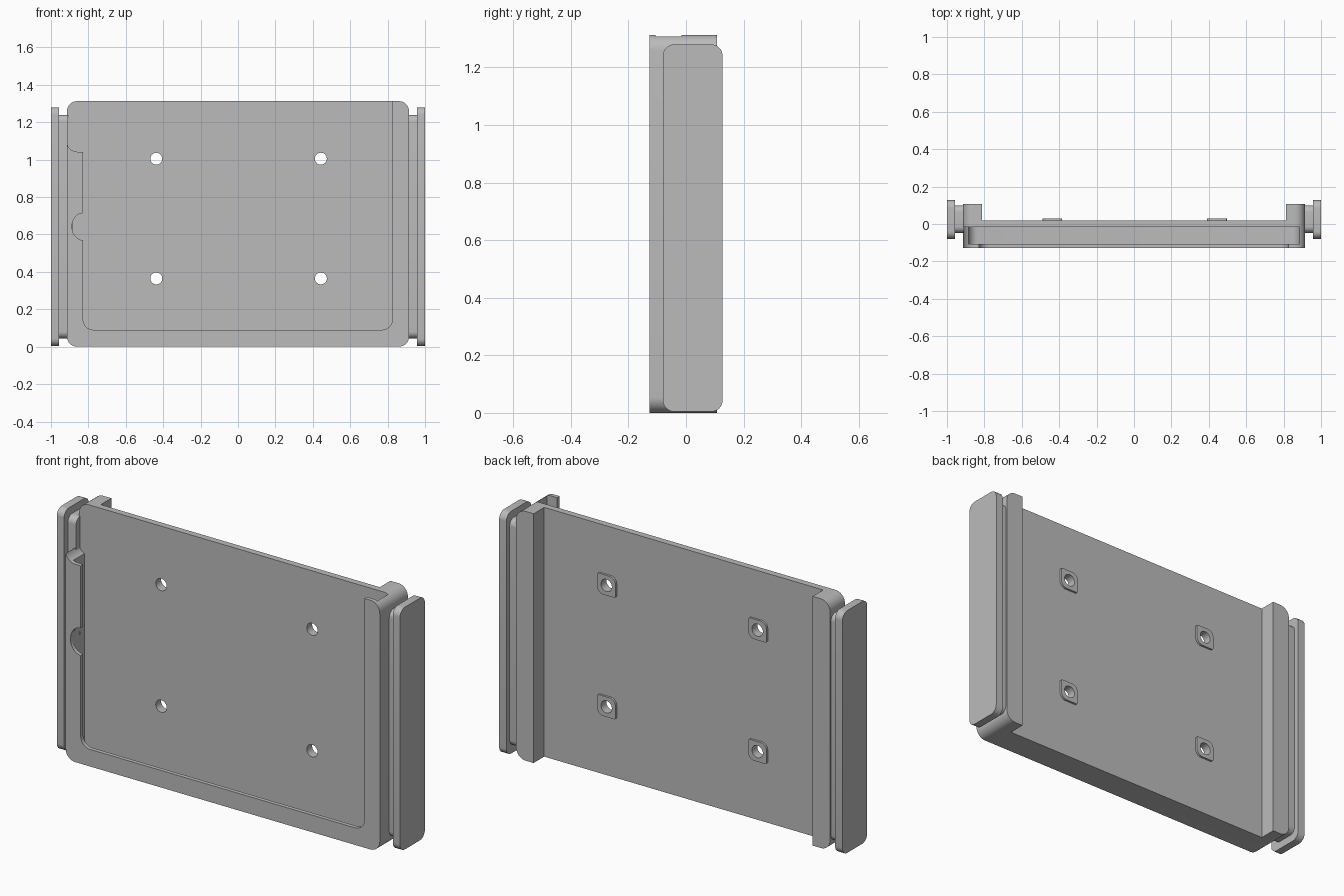
import bpy, bmesh
from math import sin, cos, pi
from mathutils import Matrix, Vector

if "Cube" in bpy.data.objects:
    bpy.data.objects.remove(bpy.data.objects["Cube"], do_unlink=True)

grey = bpy.data.materials.new("plain grey")
grey.use_nodes = True
grey.diffuse_color = (0.5, 0.5, 0.5, 1)
grey.node_tree.nodes["Principled BSDF"].inputs["Base Color"].default_value = (0.5, 0.5, 0.5, 1)


def rounded(u0, u1, v0, v1, radii, steps=8):
    """Rounded rectangle; radii run counter-clockwise from the low corner."""
    pts = []
    corners = [(u0, v0, 1, 1), (u1, v0, -1, 1), (u1, v1, -1, -1), (u0, v1, 1, -1)]
    for i, ((u, v, su, sv), r) in enumerate(zip(corners, radii)):
        for k in range(steps + 1):
            a = pi + (i + k / steps) * pi / 2
            pts.append((u + su * r + r * cos(a), v + sv * r + r * sin(a)))
    return pts


def disc(u, v, ru, rv, n=32):
    return [(u + ru * cos(2 * pi * i / n), v + rv * sin(2 * pi * i / n)) for i in range(n)]


def prism(name, outline, lo, hi, axis="y"):
    """Extrude an outline along y (outline in x, z) or x (outline in y, z)."""
    place = (lambda p, d: Vector((p[0], d, p[1]))) if axis == "y" else \
            (lambda p, d: Vector((d, p[0], p[1])))
    bm = bmesh.new()
    face = bm.faces.new([bm.verts.new(place(p, lo)) for p in outline])
    out = bmesh.ops.extrude_face_region(bm, geom=[face])
    new = [g for g in out["geom"] if isinstance(g, bmesh.types.BMVert)]
    bmesh.ops.translate(bm, verts=new, vec=place((0, 0), hi - lo))
    bmesh.ops.remove_doubles(bm, verts=bm.verts, dist=1e-5)
    bmesh.ops.recalc_face_normals(bm, faces=bm.faces)
    mesh = bpy.data.meshes.new(name)
    bm.to_mesh(mesh)
    bm.free()
    mesh.materials.append(grey)
    obj = bpy.data.objects.new(name, mesh)
    bpy.context.collection.objects.link(obj)
    return obj


def cut(target, cutters):
    """Subtract the cutters, bake the result and drop the cutters."""
    for c in cutters:
        c.hide_render = True
        mod = target.modifiers.new("cut", "BOOLEAN")
        mod.operation, mod.solver, mod.object = "DIFFERENCE", "EXACT", c
    bpy.context.view_layer.update()
    deps = bpy.context.evaluated_depsgraph_get()
    mesh = bpy.data.meshes.new_from_object(target.evaluated_get(deps))
    target.modifiers.clear()
    target.data = mesh
    for c in cutters:
        bpy.data.objects.remove(c, do_unlink=True)


def smooth(obj):
    bpy.ops.object.select_all(action="DESELECT")
    obj.select_set(True)
    bpy.context.view_layer.objects.active = obj
    bpy.ops.object.shade_smooth_by_angle(angle=0.5)


holes = [(x, z) for x in (-0.437, 0.443) for z in (0.365, 1.005)]


def hole_cutters():
    return [prism("hole_cutter", disc(x, z, 0.032, 0.032), -0.3, 0.3) for x, z in holes]


# Tray body: slab with rear channel, front pocket, window and side notches
body = prism("tray_body", rounded(-0.915, 0.915, 0, 1.313, [0.055] * 4), -0.127, 0.107)
cut(body, [
    prism("channel_cutter", rounded(-0.813, 0.813, -1, 2, [0] * 4), 0.019, 0.3),
    prism("pocket_cutter", rounded(-0.885, 0.885, 0.03, 1.6, [0.05] * 4), -0.106, -0.015),
    prism("window_cutter", rounded(-0.828, 0.825, 0.09, 1.7, [0.055] * 4), -0.3, -0.05),
    prism("thumb_cutter", disc(-0.828, 0.642, 0.06, 0.072), -0.3, -0.05),
    prism("corner_cutter", rounded(-0.918, -0.6, 1.042, 1.8, [0.06, 0, 0, 0]), -0.3, -0.0155),
] + hole_cutters())
smooth(body)

# Raised pads around the holes on the back
for i, (x, z) in enumerate(holes):
    pad = prism("hole_pad_%d" % (i + 1),
                rounded(x - 0.053, x + 0.053, z - 0.053, z + 0.053,
                        [0.008, 0.035, 0.008, 0.035]), 0.017, 0.03)
    cut(pad, [prism("hole_cutter", disc(x, z, 0.032, 0.032), -0.3, 0.3)])
    smooth(pad)

# Side rails: a narrow neck carrying a wider flange
for side, s in (("left", 1), ("right", -1)):
    neck = prism(side + "_neck", rounded(-0.048, 0.1, 0.045, 1.24, [0.035] * 4),
                 s * 0.91, s * 0.962, "x")
    flange = prism(side + "_flange", rounded(-0.08, 0.127, 0.004, 1.28, [0.04] * 4),
                   s * 0.958, s * 1.0, "x")
    smooth(neck)
    smooth(flange)
